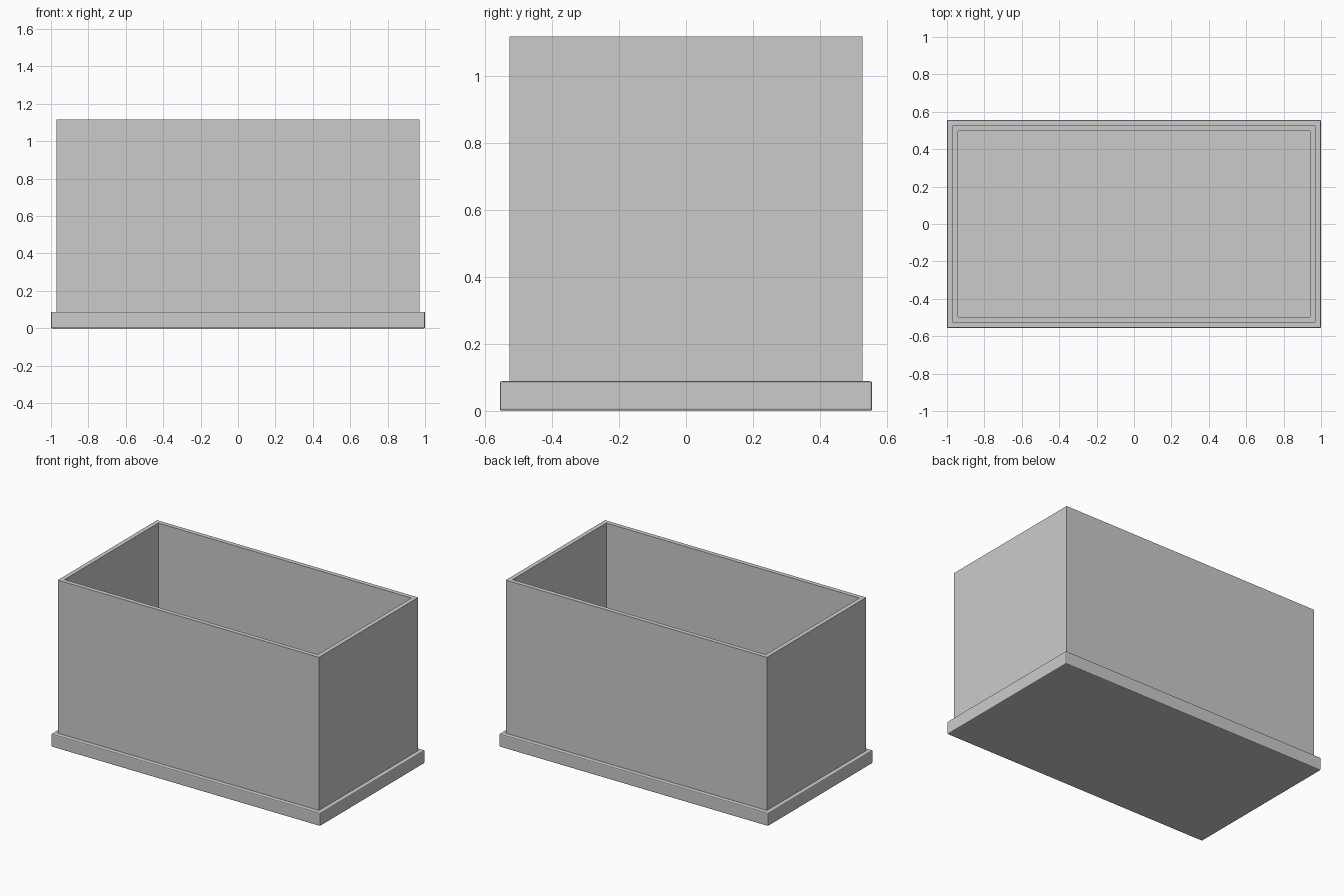
import bpy, bmesh

if "Cube" in bpy.data.objects:
    bpy.data.objects.remove(bpy.data.objects["Cube"])


def box_bm(sx, sy, z0, z1):
    bm = bmesh.new()
    bmesh.ops.create_cube(bm, size=1)
    for v in bm.verts:
        v.co.x *= sx
        v.co.y *= sy
        v.co.z = z1 if v.co.z > 0 else z0
    return bm


def add_object(name, bm):
    mesh = bpy.data.meshes.new(name)
    bm.to_mesh(mesh)
    bm.free()
    obj = bpy.data.objects.new(name, mesh)
    bpy.context.collection.objects.link(obj)
    return obj


# Base plate with slightly softened edges
base = add_object("base_plate", box_bm(2.0, 1.112, 0.0, 0.088))
bevel = base.modifiers.new("soft_edges", 'BEVEL')
bevel.width = 0.006
bevel.segments = 2

# Open-topped box: inset the top face for the rim, then push the cavity down
FLOOR, TOP = 0.11, 1.117
bm = box_bm(1.942, 1.054, 0.08, TOP)
bm.faces.ensure_lookup_table()
top = max(bm.faces, key=lambda f: f.calc_center_median().z)
bmesh.ops.inset_region(bm, faces=[top], thickness=0.042)
cavity = bmesh.ops.extrude_face_region(bm, geom=[top])
for v in (g for g in cavity["geom"] if isinstance(g, bmesh.types.BMVert)):
    v.co.z = FLOOR
if top.is_valid:
    bmesh.ops.delete(bm, geom=[top], context='FACES_ONLY')
bmesh.ops.recalc_face_normals(bm, faces=bm.faces)
add_object("open_box", bm)
